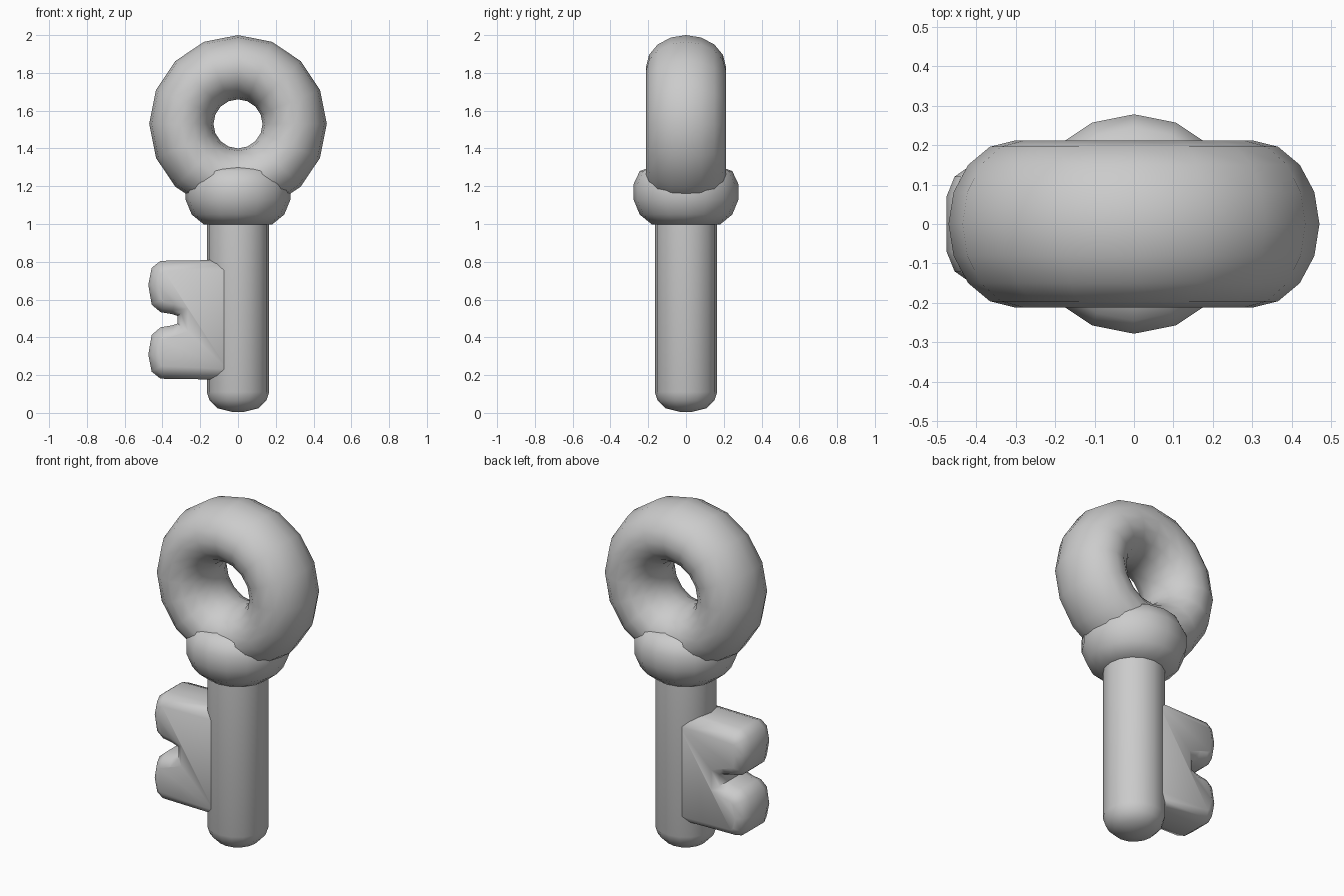
import bpy, bmesh
from math import sin, cos, pi, radians
from mathutils import Vector

if "Cube" in bpy.data.objects:
    bpy.data.objects.remove(bpy.data.objects["Cube"])


def make(name, verts, faces, angle):
    mesh = bpy.data.meshes.new(name)
    mesh.from_pydata(verts, [], faces)
    bm = bmesh.new()
    bm.from_mesh(mesh)
    bmesh.ops.remove_doubles(bm, verts=bm.verts, dist=1e-5)
    bmesh.ops.recalc_face_normals(bm, faces=bm.faces)
    bm.to_mesh(mesh)
    bm.free()
    ob = bpy.data.objects.new(name, mesh)
    bpy.context.collection.objects.link(ob)
    bpy.ops.object.select_all(action='DESELECT')
    ob.select_set(True)
    bpy.context.view_layer.objects.active = ob
    bpy.ops.object.shade_smooth_by_angle(angle=radians(angle))
    return ob


def skin(rows, close):
    """Join equal-length rows of points (each a loop) into quads."""
    n, m = len(rows), len(rows[0])
    verts = [p for row in rows for p in row]
    faces = [(i * m + j, i * m + (j + 1) % m,
              (i + 1) % n * m + (j + 1) % m, (i + 1) % n * m + j)
             for i in range(n if close else n - 1) for j in range(m)]
    return verts, faces


def lathe(name, profile, seg=16):
    rows = [[(r * cos(2 * pi * k / seg), r * sin(2 * pi * k / seg), z)
             for k in range(seg)] for r, z in profile]
    verts, faces = skin(rows, False)
    last = len(verts) - seg
    faces += [tuple(range(seg)), tuple(range(last, last + seg))]
    return make(name, verts, faces, 60)


# Shaft with rounded tip
lathe("shaft", [(0.03, 0.005), (0.11, 0.025), (0.15, 0.065), (0.165, 0.11), (0.165, 1.06)])

# Collar
lathe("collar", [(0.10, 0.995), (0.18, 0.997), (0.245, 1.05), (0.278, 1.13),
                 (0.278, 1.21), (0.245, 1.28), (0.18, 1.305), (0.10, 1.305)])

# Ring handle: oval cross-section swept round a circle
rows = []
for i in range(16):
    a = 2 * pi * i / 16
    rows.append([((0.30 + 0.17 * cos(t)) * cos(a), 0.212 * sin(t),
                  1.53 + (0.30 + 0.17 * cos(t)) * sin(a))
                 for t in (2 * pi * j / 16 for j in range(16))])
make("ring_handle", *skin(rows, True), 60)

# Bit: notched outline, upper half mirrored about its mid height
MID = 0.493
half = [(-0.32, 0.02), (-0.35, 0.03), (-0.41, 0.04), (-0.457, 0.08), (-0.475, 0.185),
        (-0.457, 0.275), (-0.41, 0.312), (0.0, 0.318)]
outline = [Vector((x, MID + h)) for x, h in half]
outline += [Vector((x, MID - h)) for x, h in reversed(half)]


def inset(points, d):
    out = []
    for i, p in enumerate(points):
        a = (p - points[i - 1]).normalized()
        b = (points[(i + 1) % len(points)] - p).normalized()
        na, nb = Vector((a.y, -a.x)), Vector((b.y, -b.x))
        out.append(p + (na + nb) * d / (1 + na.dot(nb)))
    return out


layers = [(-0.145, 0.055), (-0.12, 0.02), (-0.07, 0.0),
          (0.07, 0.0), (0.12, 0.02), (0.145, 0.055)]
rows = [[(p.x, y, p.y) for p in inset(outline, d)] for y, d in layers]
verts, faces = skin(rows, False)
m = len(outline)
faces += [tuple(range(m)), tuple(range(len(verts) - m, len(verts)))]
make("key_bit", verts, faces, 60)
